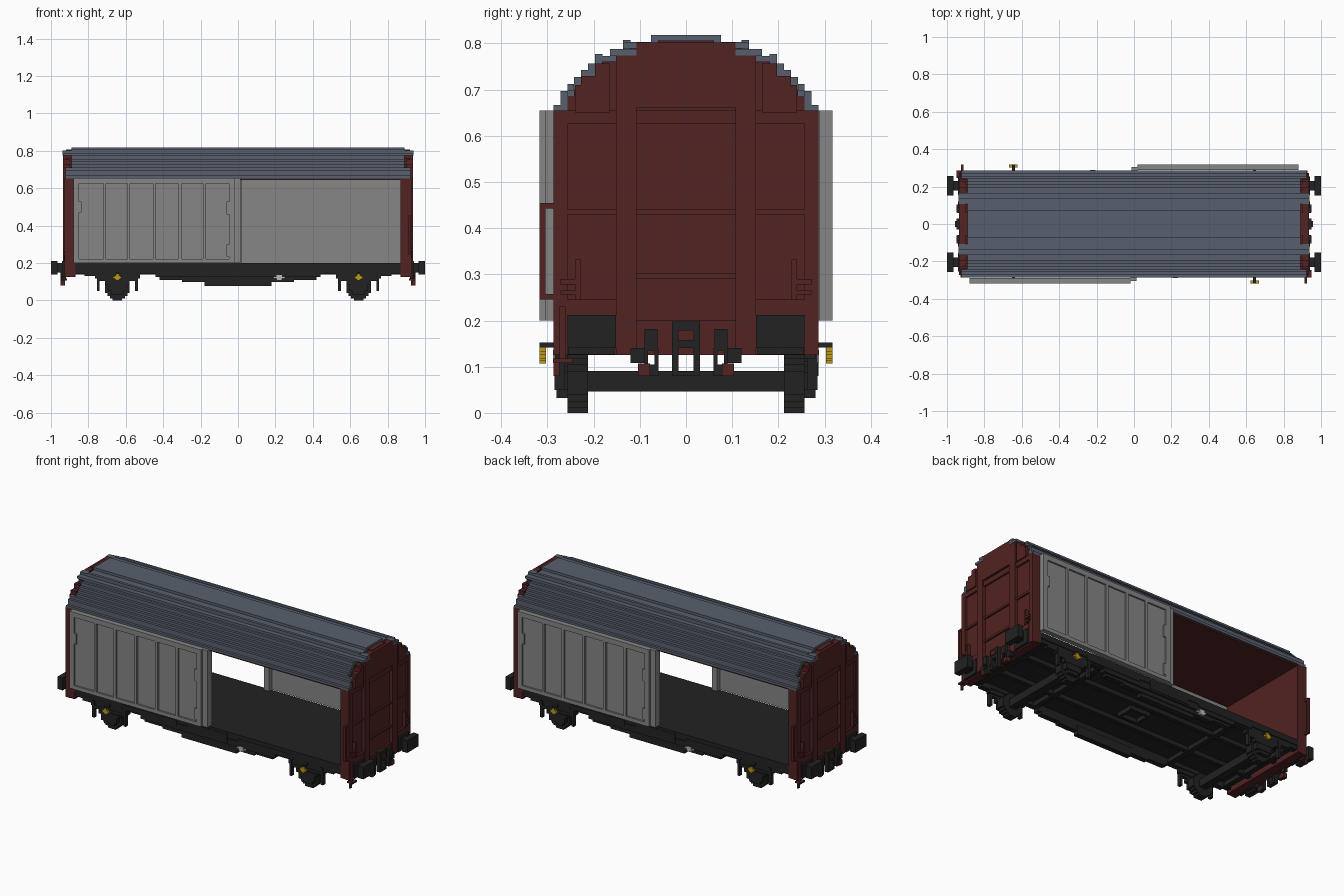
import bpy, bmesh

cube = bpy.data.objects.get("Cube")
if cube:
    bpy.data.objects.remove(cube, do_unlink=True)


def material(name, rgb):
    m = bpy.data.materials.new(name)
    m.use_nodes = True
    m.diffuse_color = (*rgb, 1)
    bsdf = next(n for n in m.node_tree.nodes if n.type == 'BSDF_PRINCIPLED')
    bsdf.inputs["Base Color"].default_value = (*rgb, 1)
    return m


RED = material("dark red", (0.085, 0.016, 0.016))
BLACK = material("black", (0.016, 0.016, 0.016))
GREY = material("door grey", (0.24, 0.24, 0.24))
ROOF = material("blue grey", (0.098, 0.117, 0.155))
GOLD = material("gold", (0.50, 0.32, 0.01))
LIGHT = material("light grey", (0.5, 0.5, 0.5))

# Symmetry: single, half-turn pair, or all four corners
SIGNS = {"one": [(1, 1)], "turn": [(1, 1), (-1, -1)],
         "ends": [(1, 1), (-1, 1)], "sides": [(1, 1), (1, -1)],
         "quad": [(1, 1), (-1, 1), (1, -1), (-1, -1)]}


def part(name, mat, boxes, sym="one"):
    """One object made of boxes (x0, x1, y0, y1, z0, z1), repeated by symmetry."""
    bm = bmesh.new()
    for sx, sy in SIGNS[sym]:
        for x0, x1, y0, y1, z0, z1 in boxes:
            made = bmesh.ops.create_cube(bm, size=1)["verts"]
            for v in made:
                v.co.x = sx * ((x0 + x1) / 2 + v.co.x * (x1 - x0))
                v.co.y = sy * ((y0 + y1) / 2 + v.co.y * (y1 - y0))
                v.co.z = (z0 + z1) / 2 + v.co.z * (z1 - z0)
    bmesh.ops.recalc_face_normals(bm, faces=bm.faces)
    finish(name, mat, bm)


def finish(name, mat, bm):
    me = bpy.data.meshes.new(name)
    bm.to_mesh(me)
    bm.free()
    me.materials.append(mat)
    ob = bpy.data.objects.new(name, me)
    bpy.context.collection.objects.link(ob)


def prism(name, mat, outline, spans):
    """Extrude a (y, z) outline along each x span."""
    bm = bmesh.new()
    for x0, x1 in spans:
        f = bm.faces.new([bm.verts.new((x0, y, z)) for y, z in outline])
        out = bmesh.ops.extrude_face_region(bm, geom=[f])
        for v in out["geom"]:
            if isinstance(v, bmesh.types.BMVert):
                v.co.x = x1
    bmesh.ops.recalc_face_normals(bm, faces=bm.faces)
    finish(name, mat, bm)


# Stepped arch: half width and top height of every step, from the eaves up
STEPS = [(.287, .667), (.272, .697), (.257, .712), (.242, .727), (.227, .742),
         (.212, .757), (.197, .773), (.165, .788), (.136, .803), (.076, .818)]


def arch(base, inset=0.0, lower=0.0):
    right, z = [], base
    for w, top in STEPS:
        top = max(top - lower, base + .001)
        right += [(w - inset, z), (w - inset, top)]
        z = top
    return right + [(-y, z) for y, z in reversed(right)]


# Roof
prism("roof", ROOF, arch(.652), [(-.89, .89)])
part("roof_eave_ends", ROOF, [(.88, .922, .272, .287, .652, .667),
                              (.88, .922, .257, .272, .652, .697),
                              (.88, .922, .242, .257, .697, .712)], "quad")
part("roof_top_ends", ROOF, [(.88, .937, .107, .136, .789, .803),
                             (.88, .937, .107, .165, .774, .788)], "quad")
part("roof_ribs", ROOF, [(-.89, .89, .12, .136, .80, .807),
                         (-.89, .89, .181, .197, .77, .777)], "sides")
part("ceiling", RED, [(-.87, .87, -.28, .28, .644, .6515)])

# End walls with arched tops
part("end_wall", RED, [(.868, .917, -.285, .285, .125, .66)], "ends")
prism("end_wall_top", RED, arch(.65, .015, .012), [(.872, .920), (-.920, -.872)])
part("end_top_panel", RED, [(.90, .935, -.107, .107, .66, .802),
                            (.90, .935, .165, .197, .65, .757),
                            (.90, .935, .197, .227, .65, .73),
                            (.90, .935, .227, .24, .65, .71)], "quad")
part("end_ribs", RED, [(.90, .935, .107, .152, .125, .787),
                       (.90, .928, .257, .287, .125, .655),
                       (.90, .928, -.257, .257, .625, .655),
                       (.90, .927, -.257, .257, .43, .442),
                       (.90, .927, -.107, .107, .29, .302),
                       (.90, .929, .15, .257, .20, .245),
                       (.90, .929, -.15, .15, .125, .20)], "quad")
part("corner_posts", RED, [(.875, .90, .262, .287, .13, .655)], "quad")
part("end_hooks", RED, [(.91, .935, .228, .24, .245, .332),
                        (.91, .935, .24, .272, .278, .29),
                        (.91, .935, .24, .272, .256, .265)], "quad")

# Handrails and corner steps at opposite corners
part("handrails", RED, [(.912, .926, -.317, -.304, .245, .455),
                        (.912, .926, -.317, -.28, .443, .455),
                        (.912, .926, -.317, -.28, .245, .257)], "turn")
part("corner_steps", RED, [(.922, .936, -.274, -.26, .108, .23),
                           (.915, .95, -.287, -.245, .108, .118),
                           (.925, .936, -.287, -.274, .08, .118)], "turn")

# Sliding doors: slab, raised frame, ribs between panels, handles
FRONT, FACE = -.317, -.307
ribs = [(-.88, -.85), (-.72, -.705), (-.592, -.577), (-.455, -.44),
        (-.32, -.303), (-.187, -.17), (-.048, -.02)]
door = [(-.88, -.02, FACE, -.288, .2, .655),
        (-.88, -.02, FRONT, FACE, .2, .222),
        (-.88, -.02, FRONT, FACE, .625, .655),
        (-.85, -.836, FRONT, FACE, .47, .53),
        (-.062, -.048, FRONT, FACE, .46, .53),
        (-.062, -.048, FRONT, FACE, .235, .30),
        (-.02, .013, -.305, -.262, .2, .655)]
door += [(a, b, FRONT, FACE, .2, .655) for a, b in ribs]
part("sliding_doors", GREY, door, "turn")

# Floor and underframe
part("floor", BLACK, [(-.905, .905, -.285, .285, .165, .2)])
part("side_sills", BLACK, [(-.905, .905, .25, .28, .142, .17),
                           (-.82, -.76, .25, .28, .13, .15),
                           (.76, .82, .25, .28, .13, .15),
                           (-.44, .44, .25, .284, .125, .16),
                           (-.42, .42, .245, .275, .11, .13),
                           (-.30, .30, .245, .275, .10, .13),
                           (-.18, .18, .24, .27, .078, .13),
                           (-.56, -.2, .27, .287, .15, .178),
                           (.2, .56, .27, .287, .15, .178),
                           (-.13, .13, .27, .287, .135, .185)], "sides")
part("long_beams", BLACK, [(-.90, .90, .09, .115, .14, .17)], "sides")
part("cross_beams", BLACK, [(.44, .47, -.25, .25, .14, .17),
                            (.82, .85, -.25, .25, .14, .17),
                            (.05, .065, -.05, .05, .14, .17)], "ends")
part("centre_frame", BLACK, [(-.065, .065, .04, .055, .14, .17)], "sides")
part("brake_lever", LIGHT, [(.19, .25, -.284, -.274, .118, .128),
                            (.205, .235, -.288, -.276, .108, .136)], "turn")

# Wheels as stepped discs, axles, springs and hangers
AX = .645
disc = [(.065, .026), (.053, .04), (.04, .053), (.026, .065)]
part("wheels", BLACK, [(AX - w, AX + w, .212, .257, .065 - h, .065 + h)
                       for w, h in disc], "quad")
part("axles", BLACK, [(AX - .022, AX + .022, -.22, .22, .046, .091)], "ends")
part("axle_guards", BLACK, [(AX - .035, AX + .035, .255, .28, .032, .10),
                            (AX - .05, AX + .05, .255, .285, .05, .088),
                            (AX - .065, AX + .065, .262, .287, .085, .105),
                            (AX - .10, AX + .10, .262, .282, .105, .122),
                            (AX - .12, AX + .12, .255, .28, .118, .15),
                            (AX - .11, AX - .095, .262, .285, .05, .15),
                            (AX + .095, AX + .11, .262, .285, .05, .15),
                            (AX - .008, AX + .008, .27, .317, .142, .152)], "quad")
part("brake_valves", GOLD, [(AX - .022, AX + .022, .303, .317, .118, .128),
                            (AX - .008, AX + .008, .303, .317, .107, .1415),
                            (AX - .014, AX + .014, .303, .317, .113, .133)], "quad")

# Buffers and coupling gear on both ends
part("buffers", BLACK, [(.966, 1.0, .152, .257, .14, .212),
                        (.925, .97, .18, .23, .15, .20),
                        (.925, .94, .155, .255, .126, .21)], "quad")
part("coupling_hook", BLACK, [(.925, .95, -.03, .03, .14, .198),
                              (.925, .95, .016, .03, .08, .15),
                              (.925, .95, -.03, -.016, .08, .15),
                              (.925, .95, -.03, .03, .08, .09)], "ends")
part("coupling_block", RED, [(.945, .957, -.017, .017, .157, .18)], "ends")
part("brake_hoses", BLACK, [(.925, .948, .062, .09, .135, .182),
                            (.925, .945, .06, .068, .08, .14),
                            (.925, .945, .082, .09, .08, .14),
                            (.925, .945, .06, .09, .08, .105),
                            (.92, .94, .09, .12, .108, .14)], "quad")
part("hose_ends", RED, [(.925, .95, .078, .104, .08, .107)], "quad")
